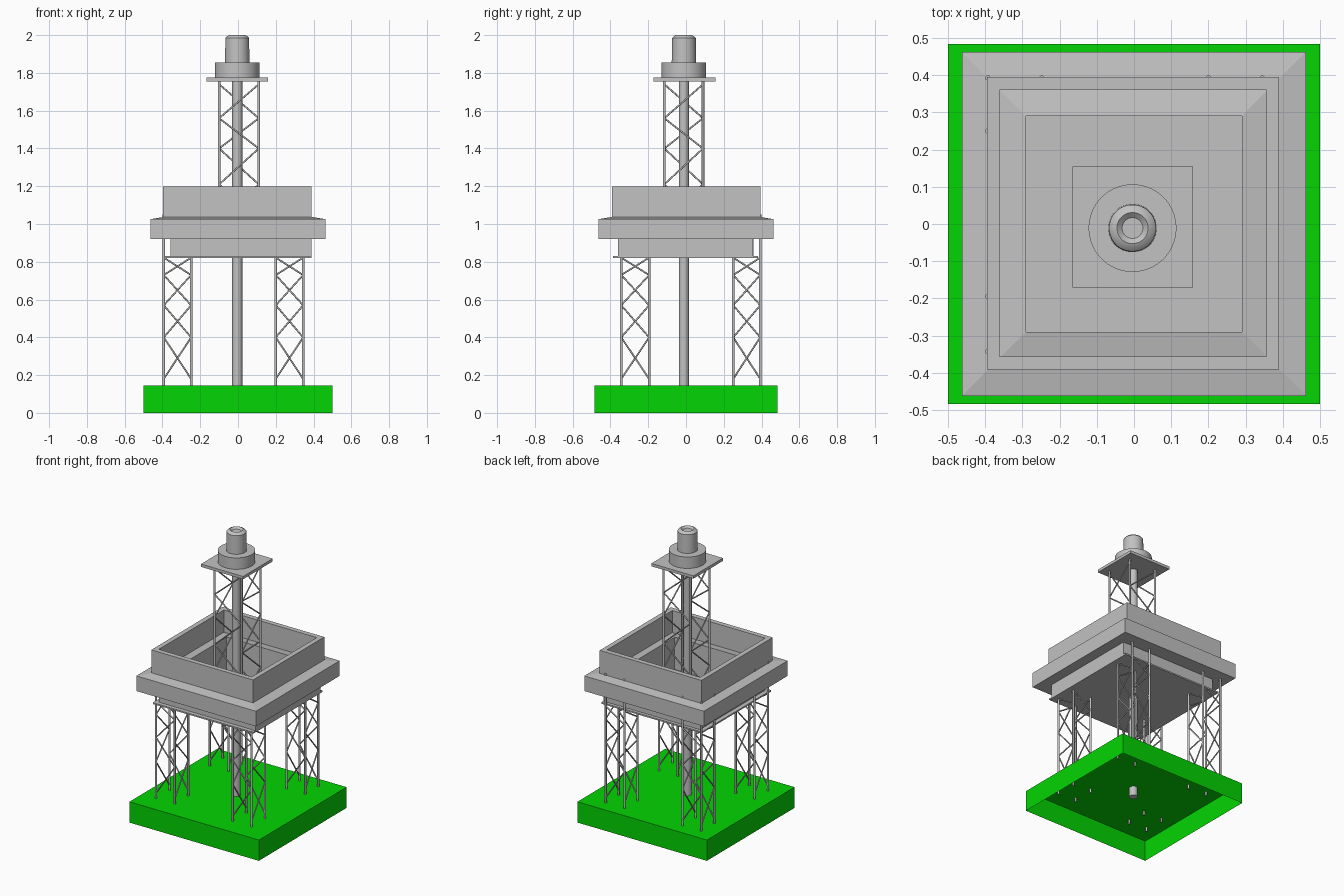
import bpy, bmesh, math
from mathutils import Vector

if "Cube" in bpy.data.objects:
    bpy.data.objects.remove(bpy.data.objects["Cube"])


def material(name, color):
    m = bpy.data.materials.new(name)
    m.diffuse_color = (*color, 1)
    m.use_nodes = True
    m.node_tree.nodes["Principled BSDF"].inputs["Base Color"].default_value = m.diffuse_color
    return m


GREY = material("steel_grey", (0.54, 0.54, 0.54))
GREEN = material("grass_green", (0.001, 0.66, 0.001))


def finish(name, bm, mat, recalc=True, smooth=0):
    if recalc:
        bmesh.ops.recalc_face_normals(bm, faces=bm.faces)
    me = bpy.data.meshes.new(name)
    bm.to_mesh(me)
    bm.free()
    ob = bpy.data.objects.new(name, me)
    me.materials.append(mat)
    bpy.context.collection.objects.link(ob)
    if smooth:
        bpy.ops.object.select_all(action='DESELECT')
        bpy.context.view_layer.objects.active = ob
        ob.select_set(True)
        bpy.ops.object.shade_smooth_by_angle(angle=math.radians(smooth))
    return ob


def box(name, x0, x1, y0, y1, z0, z1, mat, open_bottom=False):
    bm = bmesh.new()
    bmesh.ops.create_cube(bm, size=1)
    for v in bm.verts:
        v.co = ((x0 + x1) / 2 + v.co.x * (x1 - x0),
                (y0 + y1) / 2 + v.co.y * (y1 - y0),
                (z0 + z1) / 2 + v.co.z * (z1 - z0))
    if open_bottom:
        bottom = [f for f in bm.faces if f.normal.z < -0.5]
        bmesh.ops.delete(bm, geom=bottom, context='FACES_ONLY')
    return finish(name, bm, mat, not open_bottom)


def sweep(name, profile, sides, center, mat, closed=False):
    """Sweep a (radius, z) profile round a centre; 4 sides gives a square."""
    bm = bmesh.new()
    k = math.sqrt(2) if sides == 4 else 1
    rings = []
    for r, z in profile:
        rings.append([bm.verts.new((center[0] + r * k * math.cos(a),
                                    center[1] + r * k * math.sin(a), z))
                      for a in ((i + 0.5) * math.tau / sides for i in range(sides))])
    pairs = list(zip(rings, rings[1:]))
    if closed:
        pairs.append((rings[-1], rings[0]))
    for a, b in pairs:
        for i in range(sides):
            j = (i + 1) % sides
            bm.faces.new((a[i], a[j], b[j], b[i]))
    if not closed:
        bm.faces.new(rings[0])
        bm.faces.new(rings[-1])
    return finish(name, bm, mat, smooth=40 if sides > 8 else 0)


def rod(bm, a, b, r, sides=12):
    a, b = Vector(a), Vector(b)
    d = b - a
    mat = d.to_track_quat('Z', 'Y').to_matrix().to_4x4()
    mat.translation = (a + b) / 2
    bmesh.ops.create_cone(bm, cap_ends=True, segments=sides, radius1=r,
                          radius2=r, depth=d.length, matrix=mat)


def lattice(name, x0, x1, y0, y1, z0, top, levels, r, brace):
    """Four posts with a zigzag brace on each face."""
    bm = bmesh.new()
    corners = [(x0, y0), (x1, y0), (x1, y1), (x0, y1)]
    for i, (x, y) in enumerate(corners):
        rod(bm, (x, y, z0), (x, y, top(x, y)), r)
        ends = [(x, y), corners[(i + 1) % 4]]
        for n, (za, zb) in enumerate(zip(levels, levels[1:])):
            rod(bm, (*ends[n % 2], za), (*ends[(n + 1) % 2], zb), brace, 8)
    return finish(name, bm, GREY, smooth=50)


C = (-0.004, -0.011)

# Ground block, open underneath
box("ground_block", -0.5, 0.5, -0.484, 0.484, 0, 0.145, GREEN, True)

# Four support towers; posts along two outer sides run up into the deck
for side, (xa, xb) in (("left", (-0.393, -0.248)), ("right", (0.2, 0.345))):
    for end, (ya, yb) in (("front", (-0.343, -0.195)), ("back", (0.25, 0.393))):
        lattice(f"{end}_{side}_support_tower", xa, xb, ya, yb, 0.115,
                lambda x, y: 1.05 if x < -0.38 or y > 0.38 else 0.825,
                (0.18, 0.4, 0.57, 0.73, 0.822), 0.007, 0.0045)

# Central pipe
sweep("central_pipe", [(0.027, 0.08), (0.027, 1.76)], 24, C, GREY)

# Deck: thin floor, lower walls, wide ring and open upper walls
box("deck_floor", -0.388, 0.388, -0.386, 0.38, 0.82, 0.83, GREY)
sweep("lower_walls", [(0.358, 0.825), (0.358, 0.95), (0.29, 0.95), (0.29, 0.825)],
      4, (0, 0), GREY, True)
box("lower_side_panel", 0.352, 0.388, -0.36, 0.356, 0.825, 0.93, GREY)
sweep("wide_deck_ring", [(0.462, 0.92), (0.462, 1.026), (0.39, 1.038),
                         (0.29, 1.055), (0.29, 0.92)], 4, (0, 0), GREY, True)
sweep("upper_walls", [(0.393, 1.03), (0.393, 1.198), (0.359, 1.198), (0.359, 1.03)],
      4, (-0.003, 0.002), GREY, True)

# Upper lattice mast
lattice("upper_mast", -0.1, 0.11, -0.115, 0.09, 0.83, lambda x, y: 1.76,
        (0.85, 1.03, 1.21, 1.4, 1.56, 1.74), 0.007, 0.0045)

# Mast head: square plate, drum and cap with a shallow dimple
box("head_plate", -0.166, 0.159, -0.171, 0.155, 1.755, 1.775, GREY)
sweep("head_drum", [(0.118, 1.775), (0.118, 1.855)], 48, C, GREY)
sweep("head_cap", [(0.065, 1.85), (0.063, 1.985), (0.053, 1.995), (0.042, 2.0),
                   (0.028, 1.988)], 32, C, GREY)
